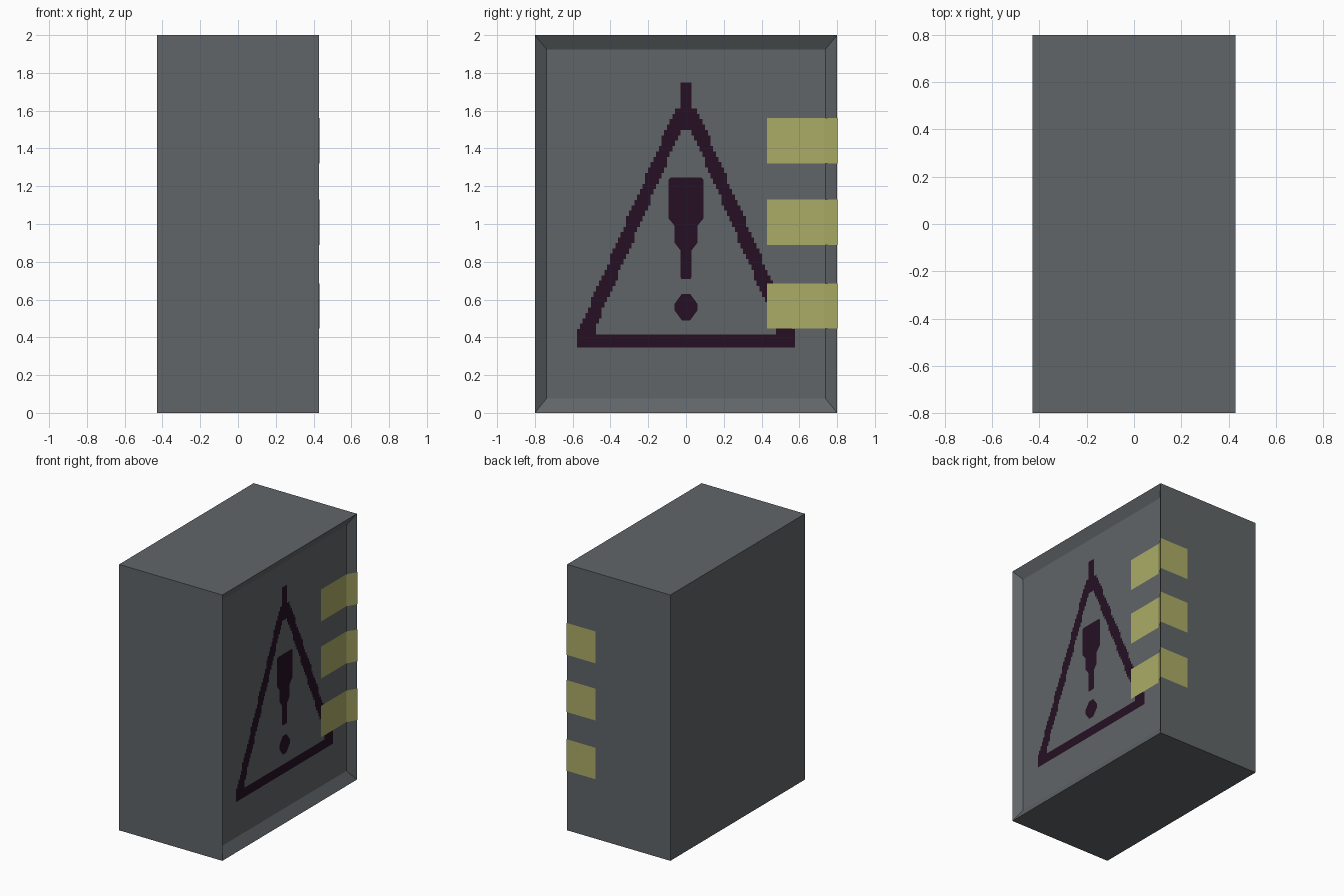
import bpy, bmesh, math

if "Cube" in bpy.data.objects:
    bpy.data.objects.remove(bpy.data.objects["Cube"])

W, D, H = 0.43, 0.80, 2.0      # half width, half depth, height
PANEL = 0.385                  # x of the recessed panel


def material(name, rgb):
    m = bpy.data.materials.new(name)
    m.diffuse_color = (*rgb, 1)
    m.use_nodes = True
    m.node_tree.nodes["Principled BSDF"].inputs["Base Color"].default_value = m.diffuse_color
    return m


GREY = material("slate grey", (0.118, 0.130, 0.137))
TAPE = material("dull yellow", (0.41, 0.41, 0.135))
SIGN = material("dark plum", (0.019, 0.005, 0.017))


def finish(bm, name, mat):
    mesh = bpy.data.meshes.new(name)
    bm.to_mesh(mesh)
    bm.free()
    mesh.materials.append(mat)
    ob = bpy.data.objects.new(name, mesh)
    bpy.context.collection.objects.link(ob)
    return ob


def quad(bm, pts):
    return bm.faces.new([bm.verts.new(p) for p in pts])


# cabinet: box with a sloped, recessed right side
bm = bmesh.new()
bmesh.ops.create_cube(bm, size=1)
for v in bm.verts:
    v.co = (v.co.x * 2 * W, v.co.y * 2 * D, (v.co.z + 0.5) * H)
bm.normal_update()
side = max(bm.faces, key=lambda f: f.normal.x)
bmesh.ops.inset_region(bm, faces=[side], thickness=0.065)
for v in side.verts:
    v.co = (PANEL, math.copysign(0.738, v.co.y), 1.925 if v.co.z > 1 else 0.077)
finish(bm, "cabinet", GREY)

# thin edge strip along the hinge side of the panel
bm = bmesh.new()
x = PANEL + 0.002
quad(bm, [(x, 0.724, 0.077), (x, 0.738, 0.077), (x, 0.738, 1.925), (x, 0.724, 1.925)])
finish(bm, "edge_strip", GREY)

# warning sign: stepped rows, half widths given by rules on height
CELL, ROW = 0.0144, 0.0285
SX = PANEL + 0.003


def snap(w):
    return round(w / CELL) * CELL


def span(bm, y0, y1, z0, z1):
    quad(bm, [(SX, y0, z0), (SX, y1, z0), (SX, y1, z1), (SX, y0, z1)])


def outer(z):
    if z > 1.62:
        return 0.029
    return min(0.573, 0.055 + (1.61 - z) * 0.438)


def inner(z):
    if z > 1.5 or z < 0.415:
        return 0
    return min(0.474, 0.025 + (1.5 - z) * 0.435)


bm = bmesh.new()
z = 0.345
while z < 1.745:
    z1 = min(z + ROW, 1.75)
    if z < 0.415 < z1:         # keep the base bar's top edge crisp
        z1 = 0.415
    mid = (z + z1) / 2
    o, i = snap(outer(mid)), snap(inner(mid))
    if i:
        span(bm, -o, -i, z, z1)
        span(bm, i, o, z, z1)
    else:
        span(bm, -o, o, z, z1)
    z = z1
finish(bm, "sign_triangle", SIGN)


def mirrored_plate(name, half):
    """Flat plate from its right-hand outline (y, z), bottom to top."""
    bm = bmesh.new()
    for (w0, z0), (w1, z1) in zip(half, half[1:]):
        quad(bm, [(SX, -w0, z0), (SX, w0, z0), (SX, w1, z1), (SX, -w1, z1)])
    finish(bm, name, SIGN)


mirrored_plate("exclamation_bar", [(0.025, 0.71), (0.029, 0.72), (0.029, 0.86), (0.06, 0.90),
                                   (0.06, 0.99), (0.093, 1.03), (0.093, 1.235), (0.083, 1.245)])
mirrored_plate("exclamation_dot", [(0.022, 0.49), (0.062, 0.545), (0.062, 0.575), (0.022, 0.63)])

# tape strips folded from the panel over the rim onto the back
profile = [(PANEL + 0.005, 0.43), (PANEL + 0.005, 0.73), (W + 0.002, 0.802), (0.19, 0.802)]
for n, (z0, z1) in enumerate([(0.448, 0.685), (0.89, 1.13), (1.32, 1.56)]):
    bm = bmesh.new()
    for (xa, ya), (xb, yb) in zip(profile, profile[1:]):
        quad(bm, [(xa, ya, z0), (xb, yb, z0), (xb, yb, z1), (xa, ya, z1)])
    bmesh.ops.remove_doubles(bm, verts=bm.verts, dist=1e-5)
    finish(bm, f"tape_strip_{n + 1}", TAPE)
